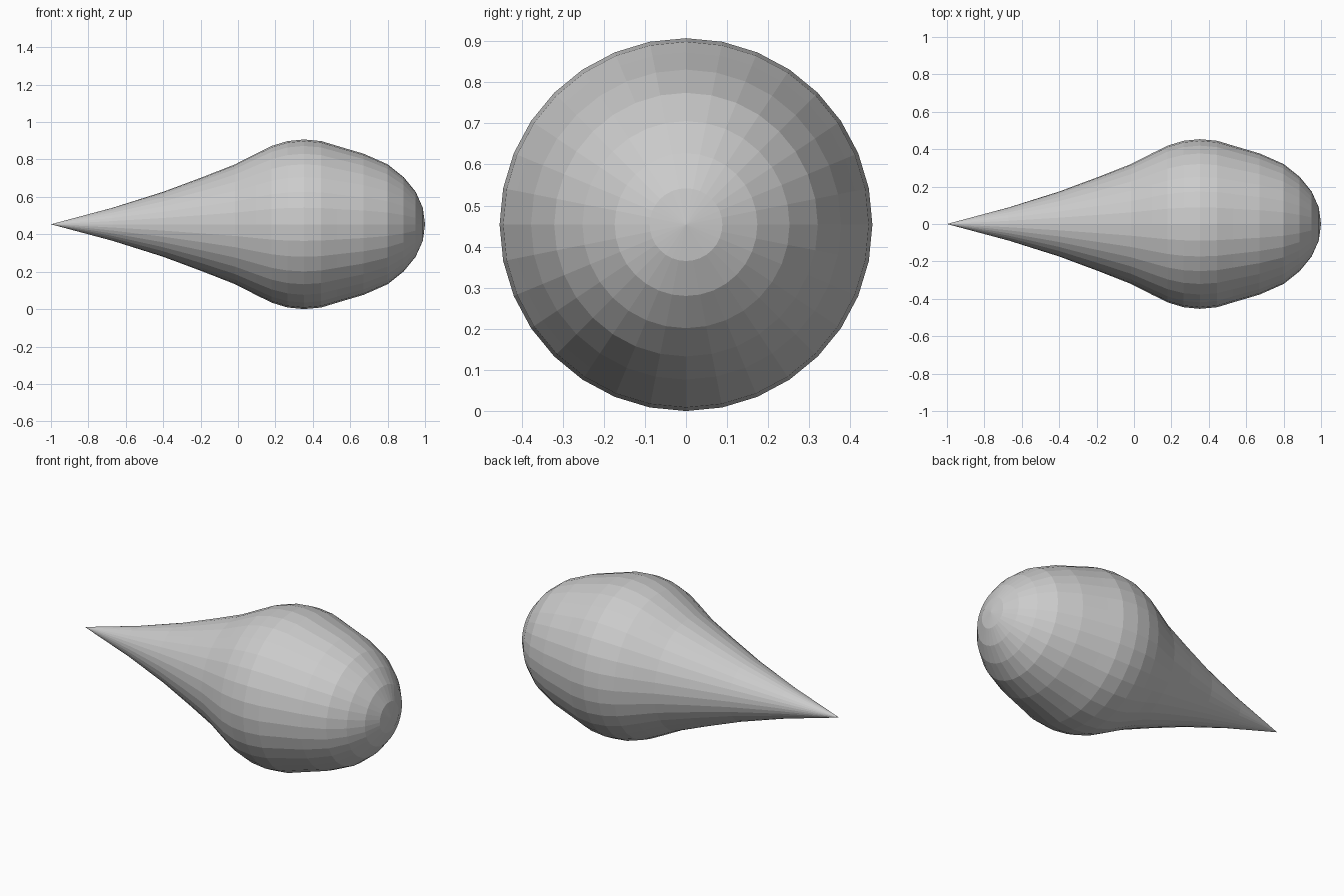
import bpy, bmesh, math

if "Cube" in bpy.data.objects:
    bpy.data.objects.remove(bpy.data.objects["Cube"])

R = 0.4535      # largest radius of the drop
RINGS = 16

# Position along x of every sphere ring, from the pointed tip to the blunt end
STATIONS = [-1.0, -0.67, -0.40, -0.19, -0.015, 0.095, 0.18, 0.265, 0.352,
            0.445, 0.53, 0.672, 0.80, 0.886, 0.95, 0.988, 1.0]

# Teardrop body: a sphere whose rings are slid along the axis
bm = bmesh.new()
bmesh.ops.create_uvsphere(bm, u_segments=32, v_segments=RINGS, radius=R)
for v in bm.verts:
    polar = math.acos(max(-1, min(1, -v.co.z / R)))
    ring = round(polar / math.pi * RINGS)
    v.co = (STATIONS[ring], v.co.y, R - v.co.x)
bmesh.ops.recalc_face_normals(bm, faces=bm.faces)

mesh = bpy.data.meshes.new("teardrop_body")
bm.to_mesh(mesh)
bm.free()
body = bpy.data.objects.new("teardrop_body", mesh)
bpy.context.collection.objects.link(body)
